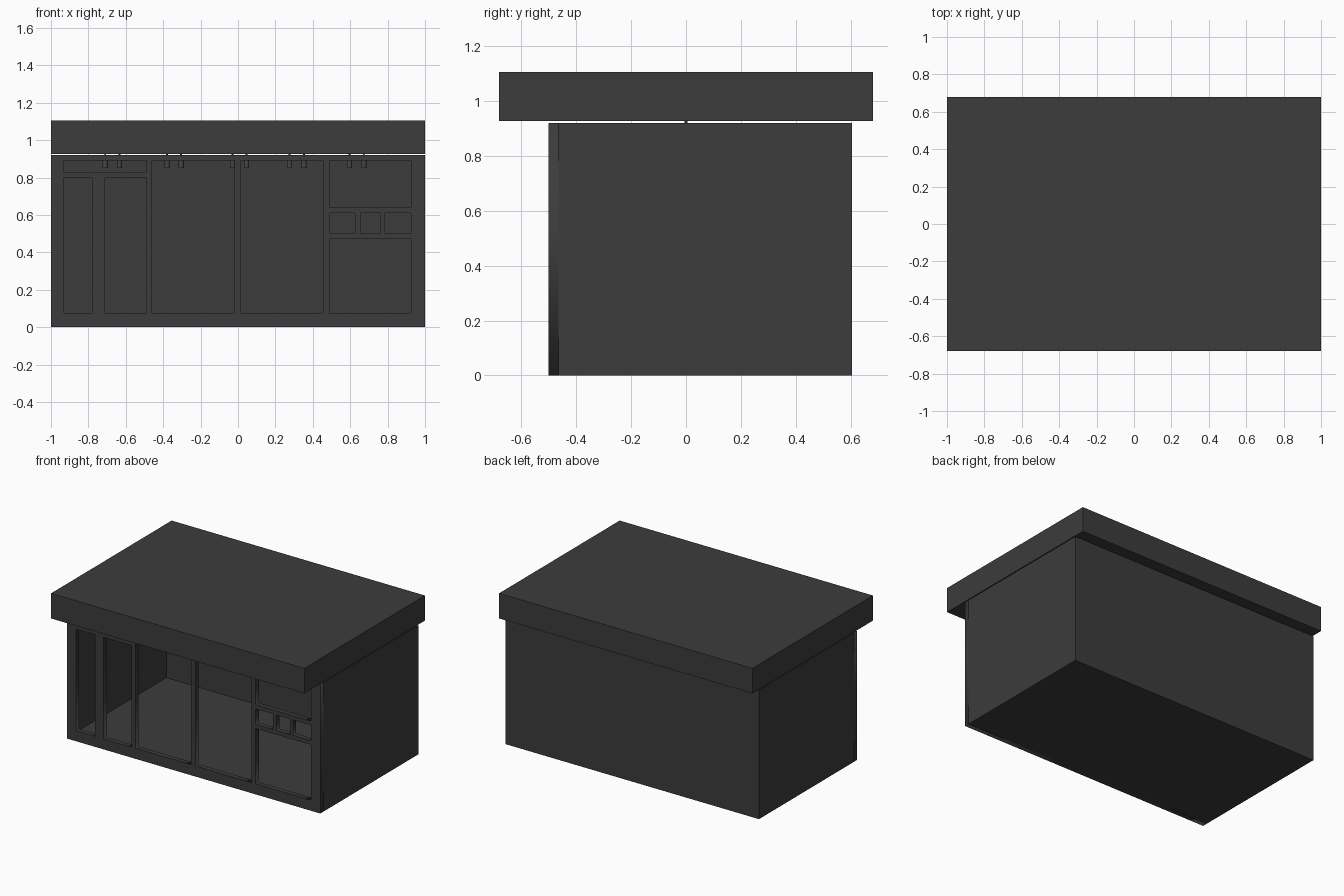
import bpy
import math

if "Cube" in bpy.data.objects:
    bpy.data.objects.remove(bpy.data.objects["Cube"])

T = 0.035                      # wall and floor thickness
X, Y0, Y1, H = 1.0, -0.5, 0.605, 0.92


def material(name, value):
    m = bpy.data.materials.new(name)
    m.diffuse_color = (value, value, value, 1)
    m.use_nodes = True
    m.node_tree.nodes["Principled BSDF"].inputs["Base Color"].default_value = m.diffuse_color
    return m


DARK = material("dark_cladding", 0.045)
METAL = material("lamp_metal", 0.06)


def box(name, x0, x1, y0, y1, z0, z1):
    bpy.ops.mesh.primitive_cube_add(
        size=1, location=((x0 + x1) / 2, (y0 + y1) / 2, (z0 + z1) / 2))
    ob = bpy.context.object
    ob.name = name
    ob.scale = (x1 - x0, y1 - y0, z1 - z0)
    bpy.ops.object.transform_apply(location=False, rotation=False, scale=True)
    ob.data.materials.append(DARK)
    return ob


def cylinder(name, radius, depth, location):
    bpy.ops.mesh.primitive_cylinder_add(
        vertices=12, radius=radius, depth=depth, location=location)
    ob = bpy.context.object
    ob.name = name
    ob.data.materials.append(METAL)
    bpy.ops.object.shade_smooth_by_angle(angle=math.radians(40))
    return ob


def pierced_wall(name, outline, holes, y0, y1):
    """Flat wall facing -y: filled outline with rectangular holes, extruded."""
    curve = bpy.data.curves.new(name, 'CURVE')
    curve.dimensions = '2D'
    curve.fill_mode = 'BOTH'
    curve.extrude = (y1 - y0) / 2
    for x0, x1, z0, z1 in [outline] + holes:
        s = curve.splines.new('POLY')
        s.points.add(3)
        for p, (x, z) in zip(s.points, [(x0, z0), (x1, z0), (x1, z1), (x0, z1)]):
            p.co = (x, z, 0, 1)
        s.use_cyclic_u = True
    ob = bpy.data.objects.new(name, curve)
    bpy.context.collection.objects.link(ob)
    ob.rotation_euler.x = math.pi / 2
    ob.location.y = (y0 + y1) / 2
    curve.materials.append(DARK)
    bpy.ops.object.select_all(action='DESELECT')
    ob.select_set(True)
    bpy.context.view_layer.objects.active = ob
    bpy.ops.object.convert(target='MESH')


# Front frame: door side, two tall bays, divided right bay (x0, x1, z0, z1)
openings = [
    (-0.93, -0.49, 0.83, 0.89),
    (-0.93, -0.78, 0.075, 0.80),
    (-0.71, -0.49, 0.075, 0.80),
    (-0.46, -0.02, 0.075, 0.89),
    (0.015, 0.455, 0.075, 0.89),
    (0.49, 0.925, 0.64, 0.89),
    (0.49, 0.625, 0.50, 0.61),
    (0.655, 0.76, 0.50, 0.61),
    (0.785, 0.925, 0.50, 0.61),
    (0.49, 0.925, 0.075, 0.47),
]
pierced_wall("front_frame", (-X, X, 0, H), openings, Y0, Y0 + T)

# Floor, back wall and side walls
box("floor", -X + T, X - T, Y0 + T, Y1 - T, 0, T)
box("back_wall", -X, X, Y1 - T, Y1, 0, H)
box("left_wall", -X, -X + T, Y0 + T, Y1 - T, 0, H)
box("right_wall", X - T, X, Y0 + T, Y1 - T, 0, H)

# Overhanging roof, separated from the walls by a thin shadow gap
box("roof", -X, X, -0.68, 0.68, 0.926, 1.105)

# Pairs of small ceiling lamps
for cx in (-0.672, -0.342, 0.008, 0.314, 0.634):
    for dx in (-0.038, 0.038):
        cylinder("ceiling_lamp", 0.014, 0.05, (cx + dx, 0, 0.875))
        cylinder("lamp_stem", 0.005, 0.028, (cx + dx, 0, 0.913))
